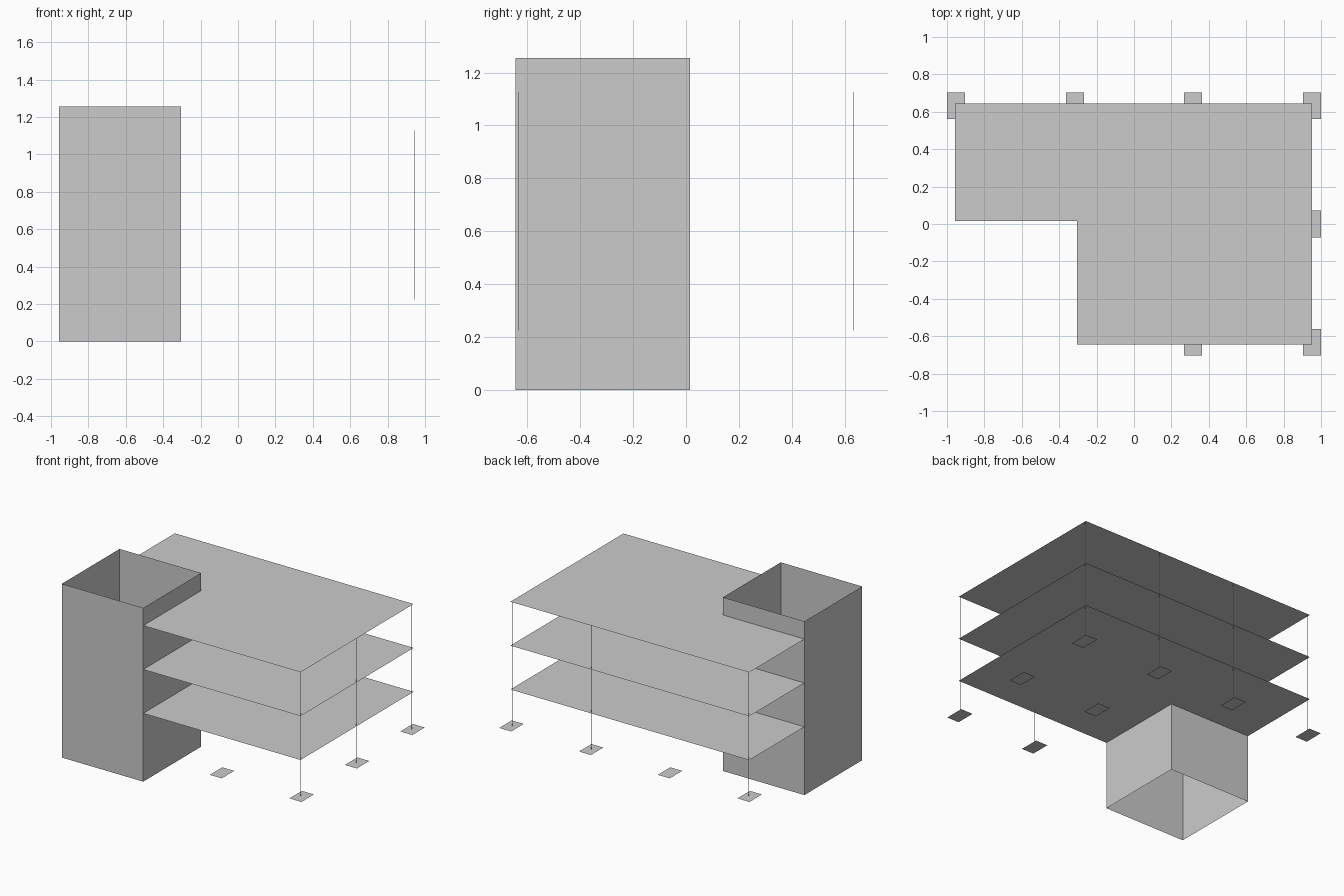
import bpy

if "Cube" in bpy.data.objects:
    bpy.data.objects.remove(bpy.data.objects["Cube"])

# Shared plan dimensions
X0, X1, Y = -0.957, 0.952, 0.645      # slab outline
CX, CY = -0.306, 0.015                # inner corner of the stair core
FLOORS = (0.493, 0.81, 1.127)
BASE, TOP = 0.225, 1.255


def mesh_object(name, verts, faces):
    mesh = bpy.data.meshes.new(name)
    mesh.from_pydata(verts, [], faces)
    obj = bpy.data.objects.new(name, mesh)
    bpy.context.collection.objects.link(obj)
    return obj


def sheet(name, outline, z):
    return mesh_object(name, [(x, y, z) for x, y in outline],
                       [tuple(range(len(outline)))])


def walls(name, outline, z0, z1):
    n = len(outline)
    verts = [(x, y, z) for z in (z0, z1) for x, y in outline]
    return mesh_object(name, verts, [(i, (i + 1) % n, n + (i + 1) % n, n + i)
                                     for i in range(n)])


def rect(x, y, hx, hy):
    return [(x - hx, y - hy), (x + hx, y - hy), (x + hx, y + hy), (x - hx, y + hy)]


# Stair core: four thin walls, open at top and bottom
walls("stair_core", [(X0, -Y), (CX, -Y), (CX, CY), (X0, CY)], 0, TOP)

# L-shaped floor slabs wrapping the core
slab = [(CX, -Y), (X1, -Y), (X1, Y), (X0, Y), (X0, CY), (CX, CY)]
for i, z in enumerate(FLOORS):
    sheet(f"floor_slab_{i + 1}", slab, z)

# Footing pads with hairline columns, on every grid point outside the core
for i, x in enumerate((-0.952, -0.315, 0.315, 0.952)):
    for j, y in enumerate((-0.633, 0.0, 0.633)):
        if x < 0 and j < 2:
            continue
        sheet(f"footing_{i}_{j}", rect(x, y, 0.048, 0.071), BASE)
        cx = max(-0.945, min(0.945, x))
        walls(f"column_{i}_{j}", rect(cx, y, 0.0008, 0.0008), BASE, FLOORS[-1])
